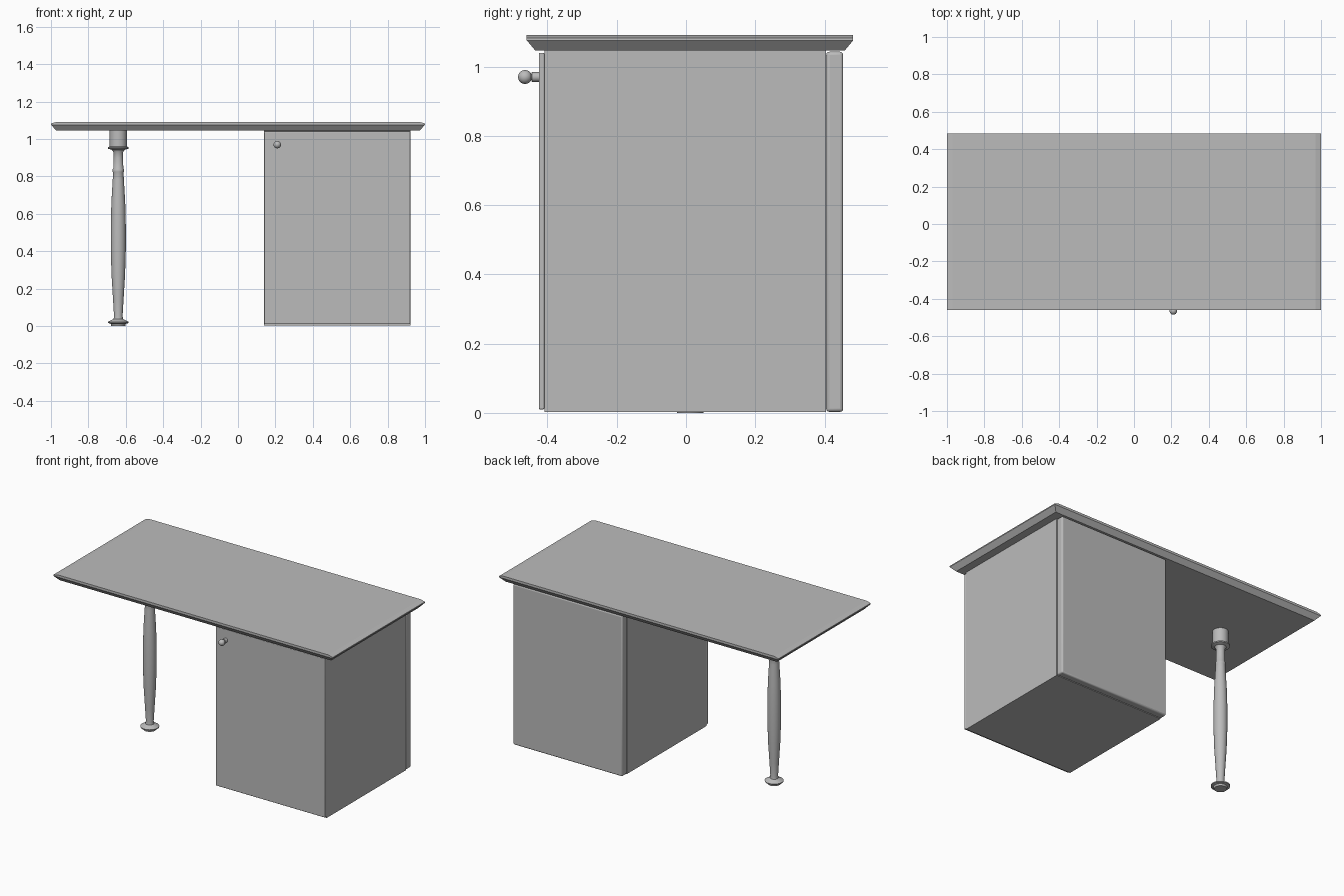
import bpy, bmesh, math
from mathutils import Matrix

default = bpy.data.objects.get("Cube")
if default:
    bpy.data.objects.remove(default, do_unlink=True)

grey = bpy.data.materials.new("plain grey")
grey.use_nodes = True
colour = (0.5, 0.5, 0.5, 1)
grey.diffuse_color = colour
grey.node_tree.nodes["Principled BSDF"].inputs["Base Color"].default_value = colour


def finish(bm, name, smooth=False, bevel=0):
    bmesh.ops.recalc_face_normals(bm, faces=bm.faces)
    mesh = bpy.data.meshes.new(name)
    bm.to_mesh(mesh)
    bm.free()
    mesh.materials.append(grey)
    ob = bpy.data.objects.new(name, mesh)
    bpy.context.collection.objects.link(ob)
    if bevel:
        mod = ob.modifiers.new("rounded edges", "BEVEL")
        mod.width, mod.segments = bevel, 3
    if smooth:
        bpy.ops.object.select_all(action="DESELECT")
        ob.select_set(True)
        bpy.context.view_layer.objects.active = ob
        bpy.ops.object.shade_smooth_by_angle(angle=math.radians(35))
    return ob


def box(name, x, y, z, bevel=0):
    bm = bmesh.new()
    bmesh.ops.create_cube(bm, size=1)
    for v in bm.verts:
        v.co = [lo + (c + 0.5) * (hi - lo) for c, (lo, hi) in zip(v.co, (x, y, z))]
    return finish(bm, name, bevel > 0, bevel)


def lathe(name, profile, matrix, steps=32):
    """Spin (radius, height) points around the local z axis."""
    bm = bmesh.new()
    rings = []
    for r, h in profile:
        rings.append([bm.verts.new((r * math.cos(math.tau * i / steps),
                                    r * math.sin(math.tau * i / steps), h))
                      for i in range(steps)])
    for a, b in zip(rings, rings[1:]):
        for i in range(steps):
            j = (i + 1) % steps
            bm.faces.new((a[i], a[j], b[j], b[i]))
    bm.faces.new(rings[0])
    bm.faces.new(rings[-1])
    bm.transform(matrix)
    return finish(bm, name, True)


# Tabletop: rectangular sections stacked upward, undercut on all sides
# and with a shallow slope along the short ends
bm = bmesh.new()
front, back = -0.46, 0.483
sections = [(0.972, 0.025, 1.046), (1.0, 0, 1.076), (1.0, 0, 1.083), (0.97, 0, 1.091)]
rings = [[bm.verts.new(p) for p in ((-x, front + d, z), (x, front + d, z),
                                    (x, back - d, z), (-x, back - d, z))]
         for x, d, z in sections]
for a, b in zip(rings, rings[1:]):
    for i in range(4):
        j = (i + 1) % 4
        bm.faces.new((a[i], a[j], b[j], b[i]))
bm.faces.new(rings[0])
bm.faces.new(rings[-1])
finish(bm, "tabletop")

# Cabinet with a thin door and a thick rounded back panel
width = (0.139, 0.921)
box("cabinet_body", width, (-0.408, 0.405), (0.003, 1.047))
box("cabinet_door", width, (-0.425, -0.409), (0.01, 1.04), 0.004)
box("cabinet_back_panel", width, (0.405, 0.454), (0.003, 1.043), 0.009)

# Turned leg
leg_profile = [
    (0.038, 0), (0.040, 0.012), (0.055, 0.016), (0.056, 0.022), (0.040, 0.030),
    (0.025, 0.038), (0.023, 0.055), (0.028, 0.14), (0.036, 0.27), (0.040, 0.40),
    (0.040, 0.54), (0.037, 0.66), (0.030, 0.78), (0.028, 0.82), (0.030, 0.825),
    (0.030, 0.838), (0.027, 0.843), (0.025, 0.90), (0.026, 0.93), (0.034, 0.942),
    (0.055, 0.948), (0.056, 0.955), (0.046, 0.960), (0.046, 1.047)]
lathe("turned_leg", leg_profile, Matrix.Translation((-0.64, 0.012, 0)))

# Door knob on a short stem
facing = Matrix.Translation((0.21, -0.42, 0.97)) @ Matrix.Rotation(math.pi / 2, 4, "X")
lathe("knob_stem", [(0.014, 0), (0.014, 0.025), (0.009, 0.027), (0.009, 0.036)], facing, 24)
bm = bmesh.new()
bmesh.ops.create_uvsphere(bm, u_segments=24, v_segments=16, radius=0.02)
bm.transform(facing @ Matrix.Translation((0, 0, 0.045)))
finish(bm, "knob_ball", True)
